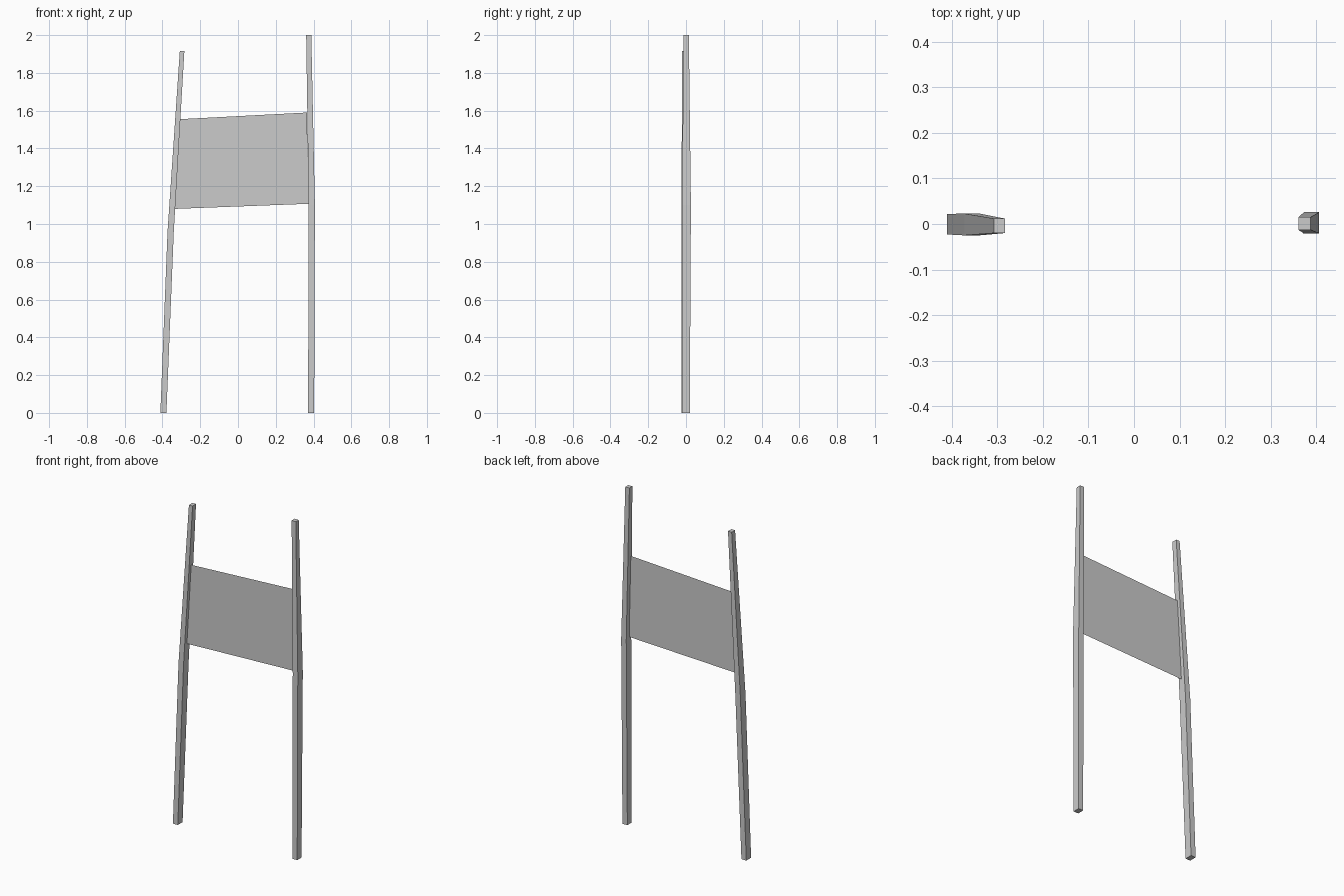
import bpy
import bmesh

if "Cube" in bpy.data.objects:
    bpy.data.objects.remove(bpy.data.objects["Cube"])

grey = bpy.data.materials.new("plain_grey")
grey.use_nodes = True
colour = (0.6, 0.6, 0.6, 1)
grey.diffuse_color = colour
grey.node_tree.nodes["Principled BSDF"].inputs["Base Color"].default_value = colour


def add_object(name, bm):
    mesh = bpy.data.meshes.new(name)
    bm.to_mesh(mesh)
    bm.free()
    mesh.materials.append(grey)
    obj = bpy.data.objects.new(name, mesh)
    bpy.context.collection.objects.link(obj)
    return obj


def make_post(name, sections):
    """Square post lofted through sections of (z, x0, x1, y0, y1)."""
    bm = bmesh.new()
    rings = []
    for z, x0, x1, y0, y1 in sections:
        corners = ((x0, y0), (x1, y0), (x1, y1), (x0, y1))
        rings.append([bm.verts.new((x, y, z)) for x, y in corners])
    for low, high in zip(rings, rings[1:]):
        for i in range(4):
            j = (i + 1) % 4
            bm.faces.new((low[i], low[j], high[j], high[i]))
    bm.faces.new(rings[0][::-1])
    bm.faces.new(rings[-1])
    return add_object(name, bm)


# Two slightly bent, tapering posts
make_post("right_post", [
    (0, -0.411, -0.379, -0.023, 0.022),
    (0.96, -0.373, -0.34, -0.025, 0.023),
    (1.916, -0.308, -0.284, -0.02, 0.012),
])
make_post("left_post", [
    (0, 0.371, 0.403, -0.021, 0.02),
    (1.1, 0.374, 0.407, -0.021, 0.026),
    (2, 0.361, 0.388, -0.013, 0.015),
])

# Thin sheet stretched between the posts
bm = bmesh.new()
outline = ((-0.338, 1.08), (0.375, 1.107), (0.364, 1.59), (-0.306, 1.555))
bm.faces.new([bm.verts.new((x, -0.003, z)) for x, z in outline])
add_object("banner_sheet", bm)
